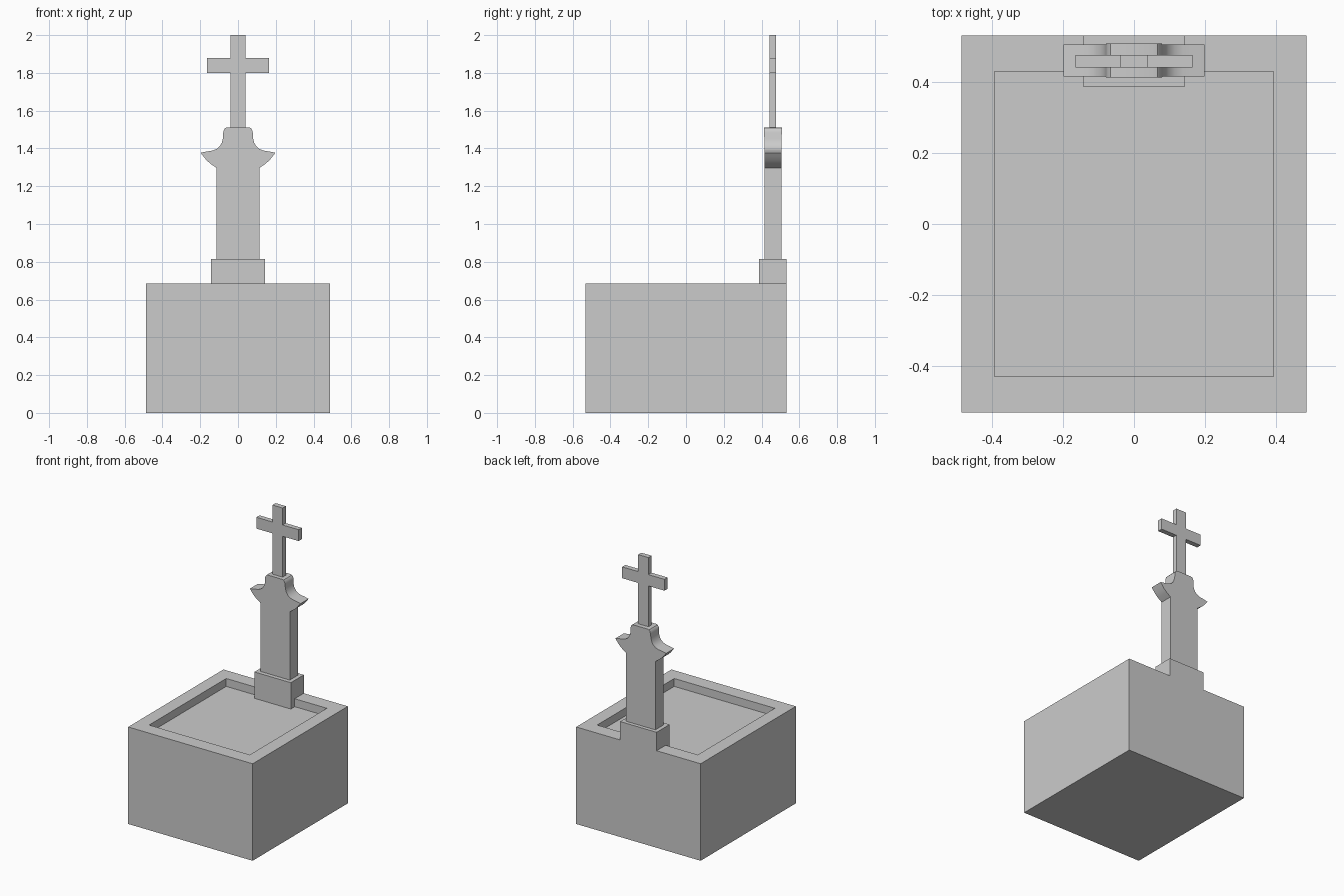
import bpy
import bmesh
from mathutils import Matrix

if "Cube" in bpy.data.objects:
    bpy.data.objects.remove(bpy.data.objects["Cube"], do_unlink=True)

# Single stone colour
stone = bpy.data.materials.new("grey_stone")
stone.use_nodes = True
GREY = (0.6, 0.6, 0.6, 1.0)
stone.diffuse_color = GREY
stone.node_tree.nodes["Principled BSDF"].inputs["Base Color"].default_value = GREY

RIM, FLOOR = 0.685, 0.629
HALF_X, HALF_Y = 0.486, 0.531
IN_X, IN_Y = 0.393, 0.43


def make_object(name, bm):
    bmesh.ops.recalc_face_normals(bm, faces=bm.faces)
    mesh = bpy.data.meshes.new(name)
    bm.to_mesh(mesh)
    bm.free()
    mesh.materials.append(stone)
    obj = bpy.data.objects.new(name, mesh)
    bpy.context.collection.objects.link(obj)
    return obj


def extrude_profile(name, points, offset):
    """Fill a closed outline of 3D points and extrude it by offset."""
    bm = bmesh.new()
    face = bm.faces.new([bm.verts.new(p) for p in points])
    grown = bmesh.ops.extrude_face_region(bm, geom=[face], use_keep_orig=True)
    moved = [v for v in grown["geom"] if isinstance(v, bmesh.types.BMVert)]
    bmesh.ops.translate(bm, vec=offset, verts=moved)
    return make_object(name, bm)


def mirrored(half):
    """Close a right-hand outline (bottom to top) with its mirror image."""
    return half + [(-x, z) for x, z in reversed(half)]


def front_slab(name, half, y0, y1):
    points = [(x, y0, z) for x, z in mirrored(half)]
    return extrude_profile(name, points, (0, y1 - y0, 0))


# Tomb base: block with a sunken top panel
bm = bmesh.new()
size = Matrix.Diagonal((2 * HALF_X, 2 * HALF_Y, RIM, 1))
bmesh.ops.create_cube(bm, size=1, matrix=Matrix.Translation((0, 0, RIM / 2)) @ size)
top = max(bm.faces, key=lambda f: f.calc_center_median().z)
bmesh.ops.inset_individual(bm, faces=[top], thickness=0.09)
for v in top.verts:
    v.co.x = IN_X if v.co.x > 0 else -IN_X
    v.co.y = IN_Y if v.co.y > 0 else -IN_Y
sunk = bmesh.ops.extrude_discrete_faces(bm, faces=[top])["faces"][0]
for v in sunk.verts:
    v.co.z = FLOOR
make_object("tomb_base", bm)

# Pedestal: steps over the rim, its front reaching down to the sunken panel
PED_X = 0.142
step = [(0.386, FLOOR), (IN_Y, FLOOR), (IN_Y, RIM), (HALF_Y, RIM),
        (HALF_Y, 0.815), (0.386, 0.815)]
extrude_profile("pedestal", [(-PED_X, y, z) for y, z in step], (2 * PED_X, 0, 0))

# Headstone: shaft, flared shoulders and rounded cap in one outline
headstone_half = [
    (0.114, 0.815), (0.114, 1.297), (0.147, 1.32), (0.167, 1.338),
    (0.185, 1.36), (0.198, 1.377), (0.165, 1.384), (0.138, 1.388),
    (0.115, 1.396), (0.097, 1.411), (0.086, 1.43), (0.080, 1.452),
    (0.078, 1.485), (0.074, 1.50), (0.066, 1.509), (0.055, 1.512),
]
headstone = front_slab("headstone", headstone_half, 0.415, 0.505)
for v in headstone.data.vertices:
    if v.co.z > 1.48:  # the cap is slightly thicker
        v.co.y += 0.003 if v.co.y > 0.46 else -0.003

# Cross
cross_half = [(0.04, 1.512), (0.04, 1.80), (0.165, 1.80), (0.165, 1.88),
              (0.04, 1.88), (0.04, 2.0)]
front_slab("cross", cross_half, 0.441, 0.476)

# Smooth the curved edge of the headstone, keeping its corners sharp
bpy.ops.object.select_all(action="DESELECT")
headstone.select_set(True)
bpy.context.view_layer.objects.active = headstone
bpy.ops.object.shade_smooth_by_angle(angle=0.55)
